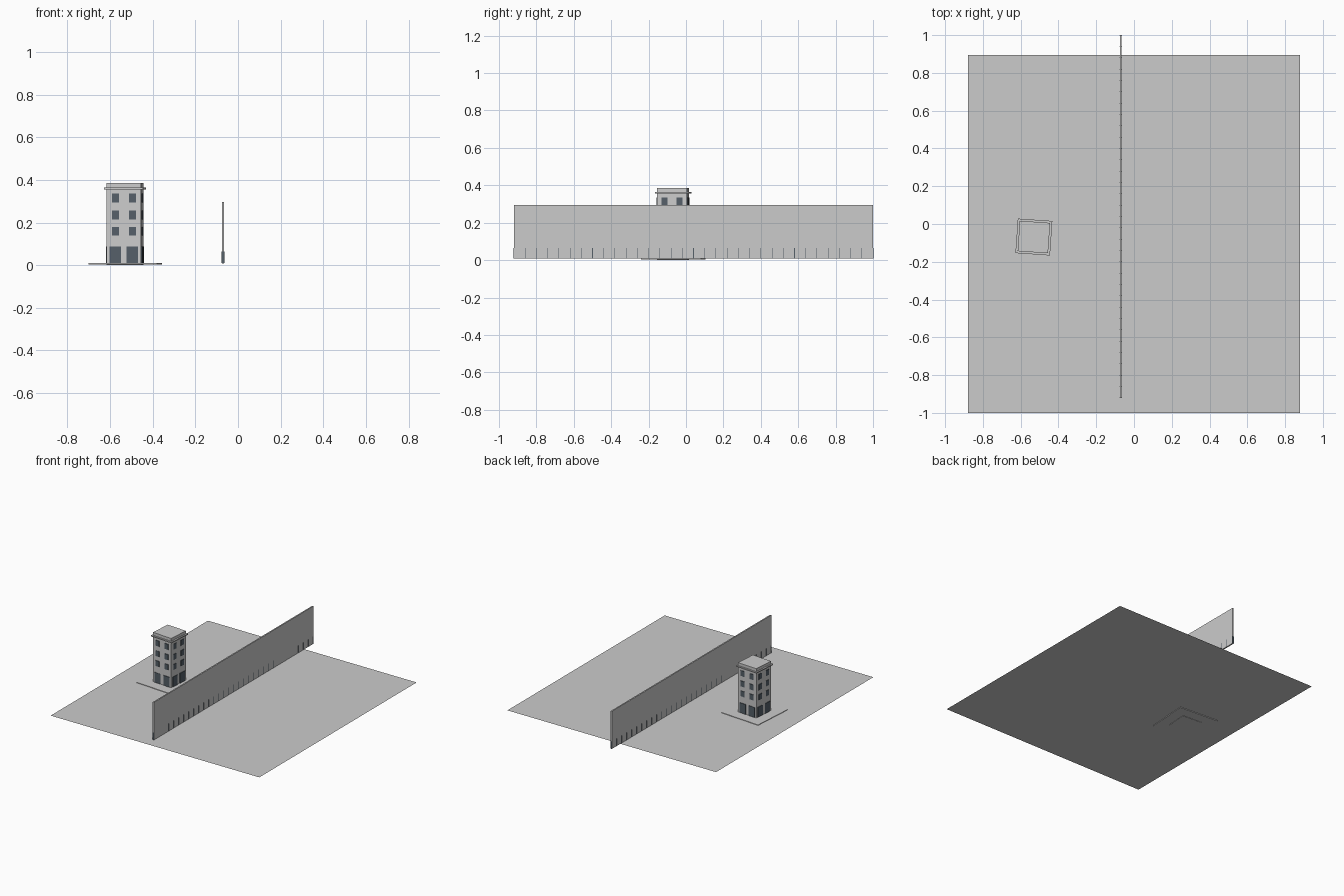
import bpy, math
from mathutils import Matrix, Vector

cube = bpy.data.objects.get("Cube")
if cube:
    bpy.data.objects.remove(cube, do_unlink=True)


def material(name, color):
    m = bpy.data.materials.new(name)
    m.use_nodes = True
    m.diffuse_color = (*color, 1)
    m.node_tree.nodes["Principled BSDF"].inputs["Base Color"].default_value = (*color, 1)
    return m


GREY = material("light grey", (0.6, 0.6, 0.6))
SLATE = material("dark slate", (0.09, 0.115, 0.14))

# The tower is turned slightly about its own centre
TOWER = Matrix.Translation((-0.53, -0.069, 0)) @ Matrix.Rotation(math.radians(-4), 4, "Z")


def box(name, center, size, mat, frame=Matrix()):
    bpy.ops.mesh.primitive_cube_add(size=1)
    ob = bpy.context.object
    ob.name = name
    ob.data.transform(frame @ Matrix.Translation(center) @ Matrix.Diagonal((*size, 1)))
    ob.data.materials.append(mat)
    return ob


def block(name, width, z0, z1):
    return box(name, (0, 0, (z0 + z1) / 2), (width, width, z1 - z0), GREY, TOWER)


# Ground sheet
bpy.ops.mesh.primitive_plane_add(size=1)
ground = bpy.context.object
ground.name = "ground_sheet"
ground.data.transform(Matrix.Translation((0, -0.0525, 0.007)) @ Matrix.Diagonal((1.76, 1.895, 1, 1)))
ground.data.materials.append(GREY)

# Long wall with thin dark posts along its foot
box("long_wall", (-0.07, 0.04, 0.152), (0.01, 1.92, 0.287), GREY)
for i in range(33):
    box("wall_post", (-0.07, -0.92 + 0.06 * i, 0.037), (0.013, 0.003, 0.056), SLATE)

# Tower masses
block("pavement", 0.323, 0.002, 0.011)
block("tower_body", 0.161, 0, 0.356)
block("cornice", 0.183, 0.356, 0.364)
block("parapet", 0.161, 0.364, 0.386)

# Windows and doors on all four sides
for side in range(4):
    face = TOWER @ Matrix.Rotation(side * math.pi / 2, 4, "Z")
    for x in (-0.04, 0.04):
        box("door", (x, -0.081, 0.049), (0.054, 0.006, 0.076), SLATE, face)
        for z in (0.159, 0.235, 0.314):
            box("window", (x, -0.081, z), (0.033, 0.006, 0.042), SLATE, face)
